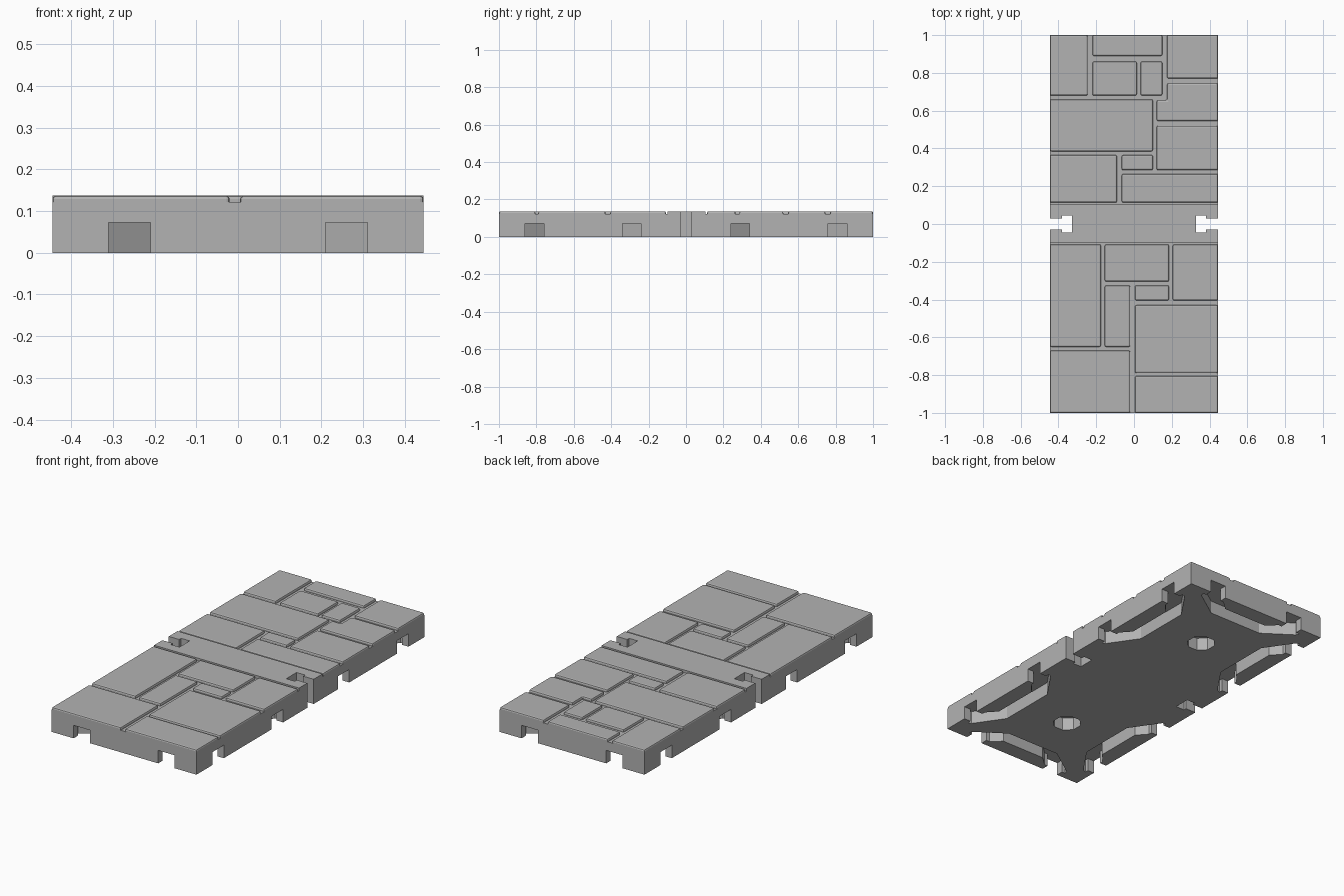
import bpy
import bmesh
from mathutils import Matrix, Vector

HALF_W, HALF_L = 0.445, 1.0
BED, TOP, POCKET = 0.122, 0.137, 0.072

cube = bpy.data.objects.get("Cube")
if cube:
    bpy.data.objects.remove(cube, do_unlink=True)

grey = bpy.data.materials.new("stone grey")
grey.use_nodes = True
grey.diffuse_color = (0.45, 0.45, 0.45, 1)
grey.node_tree.nodes["Principled BSDF"].inputs["Base Color"].default_value = grey.diffuse_color


def prism(name, outline, bottom, top, bevel=0.0):
    """Extrude a flat outline upward, optionally bevelling all but its bottom edges."""
    bm = bmesh.new()
    face = bm.faces.new([bm.verts.new((x, y, bottom)) for x, y in outline])
    lifted = bmesh.ops.extrude_face_region(bm, geom=[face], use_keep_orig=True)["geom"]
    verts = [v for v in lifted if isinstance(v, bmesh.types.BMVert)]
    bmesh.ops.translate(bm, verts=verts, vec=(0, 0, top - bottom))
    bmesh.ops.recalc_face_normals(bm, faces=bm.faces)
    if bevel:
        edges = [e for e in bm.edges if max(v.co.z for v in e.verts) > bottom + bevel / 2]
        bmesh.ops.bevel(bm, geom=edges, offset=bevel, segments=2, profile=0.5, affect='EDGES')
    mesh = bpy.data.meshes.new(name)
    bm.to_mesh(mesh)
    bm.free()
    mesh.materials.append(grey)
    obj = bpy.data.objects.new(name, mesh)
    bpy.context.collection.objects.link(obj)
    return obj


def slotted_outline(low, high):
    """Rectangle with a T-shaped slot in the middle of each long side."""
    throat, head, lip, back = 0.028, 0.045, 0.381, 0.328
    right = [(HALF_W, low), (HALF_W, -throat), (lip, -throat), (lip, -head),
             (back, -head), (back, head), (lip, head), (lip, throat),
             (HALF_W, throat), (HALF_W, high)]
    return right + [(-x, y) for x, y in reversed(right)]


def cut(target, cutter):
    """Subtract a cutter and discard it."""
    cutter.hide_render = True
    mod = target.modifiers.new("cut", 'BOOLEAN')
    mod.operation = 'DIFFERENCE'
    mod.solver = 'EXACT'
    mod.object = cutter
    bpy.context.view_layer.objects.active = target
    bpy.ops.object.modifier_apply(modifier=mod.name)
    bpy.data.objects.remove(cutter, do_unlink=True)


# Base slab and the flush strip across its middle
base = prism("base", slotted_outline(-HALF_L, HALF_L), 0, BED)
prism("middle_strip", slotted_outline(-0.1, 0.105), BED, TOP)

# Clip channels: two openings joined behind an edge block, as (along, depth)
half_channel = [(0.165, 0.17), (0.325, 0.06), (0.33, 0.04), (0.31, 0.04), (0.31, -0.02),
                (0.21, -0.02), (0.21, 0.04), (0.19, 0.04), (0.135, 0.09)]
channel = half_channel + [(-s, d) for s, d in reversed(half_channel)]

for end in (-1, 1):
    centre = Vector((0, end * 0.55))
    for normal, reach in ((Vector((1, 0)), HALF_W), (Vector((-1, 0)), HALF_W),
                          (Vector((0, end)), 0.45)):
        along = Vector((-normal.y, normal.x))
        outline = [centre + normal * (reach - d) + along * s for s, d in channel]
        cut(base, prism("channel_cutter", outline, -0.05, POCKET))
    # Octagonal socket in the middle of each half
    ring = [centre + Matrix.Rotation((k + 0.5) * 0.785398, 2) @ Vector((0.075, 0))
            for k in range(8)]
    cut(base, prism("socket_cutter", ring, -0.05, POCKET))

# Paving stones: left, right, front and back limits
L, R, F, B = -HALF_W, HALF_W, -HALF_L, HALF_L
NEAR, FAR = -0.108, 0.113
stones = [
    (L, -.245, .68, B), (-.22, .15, .89, B), (.175, R, .77, B),
    (-.22, .015, .68, .86), (.035, .15, .68, .86),
    (L, .1, .385, .66), (.12, R, .285, .52),
    (L, -.09, FAR, .365), (-.065, .1, .285, .365), (-.065, R, FAR, .265),
    (L, -.175, -.65, NEAR), (-.155, .185, -.305, NEAR), (.205, R, -.405, NEAR),
    (-.155, -.02, -.65, -.325), (.005, .185, -.405, -.325), (.005, R, -.79, -.43),
    (L, -.02, F, -.67), (.005, R, F, -.805),
]
for x0, x1, y0, y1 in stones:
    prism("paving_stone", [(x0, y0), (x1, y0), (x1, y1), (x0, y1)], BED, TOP, 0.008)

# One stone with a notched corner
prism("notched_stone", [(.12, .545), (R, .545), (R, .745), (.175, .745),
                        (.175, .655), (.12, .655)], BED, TOP, 0.008)
